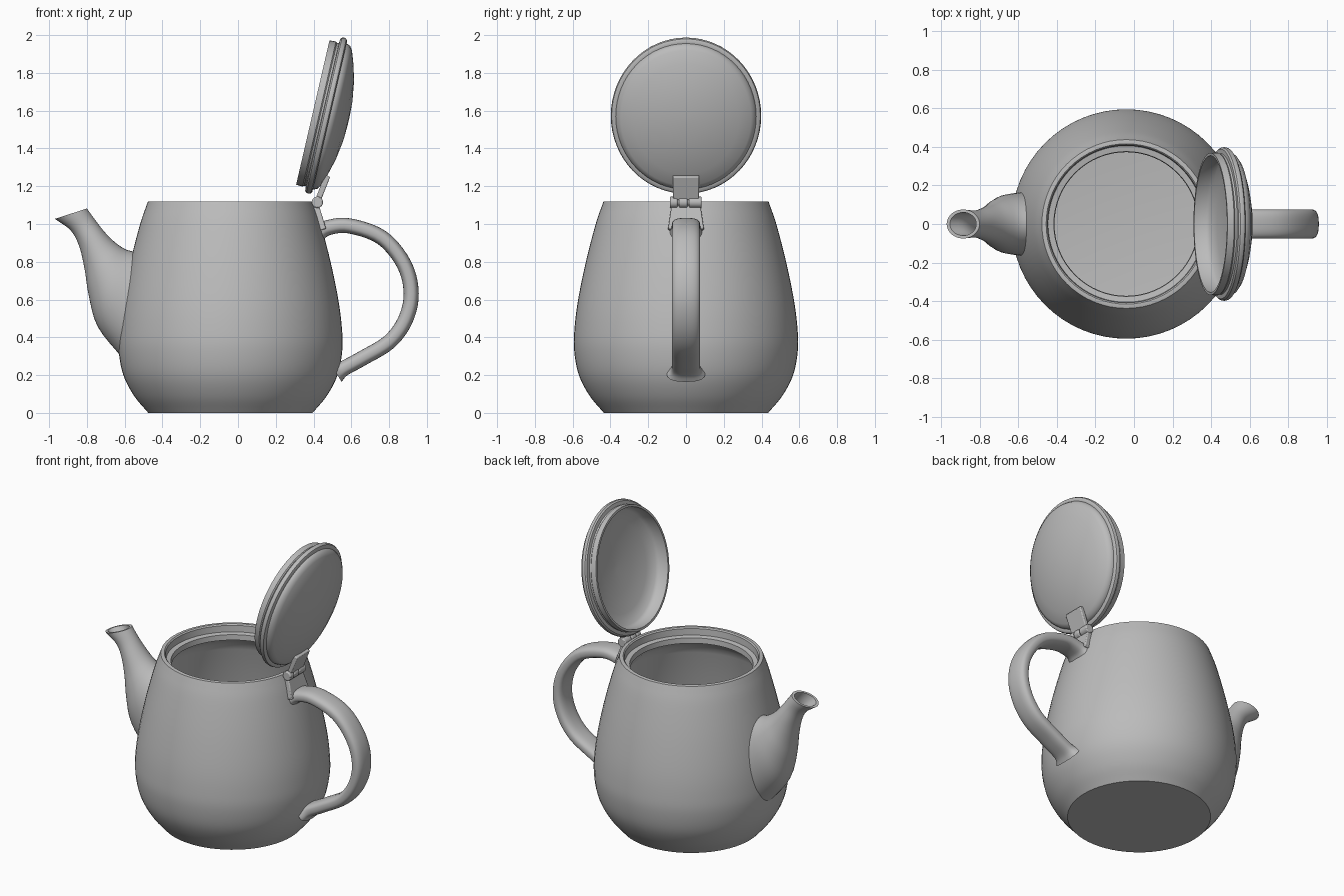
import bpy, bmesh
from math import sin, cos, pi, radians, copysign
from mathutils import Vector

if "Cube" in bpy.data.objects:
    bpy.data.objects.remove(bpy.data.objects["Cube"], do_unlink=True)

GREY = (0.5, 0.5, 0.5, 1)
mat = bpy.data.materials.new("grey ceramic")
mat.use_nodes = True
mat.diffuse_color = GREY
bsdf = mat.node_tree.nodes["Principled BSDF"]
bsdf.inputs["Base Color"].default_value = GREY
bsdf.inputs["Roughness"].default_value = 0.5
Y = Vector((0, 1, 0))


def xz(x, z):
    return Vector((x, 0, z))


def smooth(points, steps=5):
    """Catmull-Rom resampling of a list of tuples."""
    p = [Vector(q) for q in points]
    p = [2 * p[0] - p[1]] + p + [2 * p[-1] - p[-2]]
    out = []
    for a, b, c, d in zip(p, p[1:], p[2:], p[3:]):
        for i in range(steps):
            t = i / steps
            out.append(0.5 * (2 * b + (c - a) * t + (2 * a - 5 * b + 4 * c - d) * t * t
                              + (3 * b - a - 3 * c + d) * t ** 3))
    return out + [p[-2]]


def ring(centre, a, b, seg=64, power=1.0):
    """Ellipse, or rounded box when power < 1, spanned by vectors a and b."""
    def shape(v):
        return copysign(abs(v) ** power, v)
    return [centre + a * shape(cos(2 * pi * i / seg)) + b * shape(sin(2 * pi * i / seg))
            for i in range(seg)]


def loft(name, rings, angle=35, bevel=0):
    bm = bmesh.new()
    loops = [[bm.verts.new(p) for p in r] for r in rings]
    n = len(loops[0])
    for lo, hi in zip(loops, loops[1:]):
        for i in range(n):
            j = (i + 1) % n
            bm.faces.new((lo[i], lo[j], hi[j], hi[i]))
    bm.faces.new(loops[0])
    bm.faces.new(loops[-1])
    bmesh.ops.recalc_face_normals(bm, faces=bm.faces)
    mesh = bpy.data.meshes.new(name)
    bm.to_mesh(mesh)
    bm.free()
    mesh.materials.append(mat)
    obj = bpy.data.objects.new(name, mesh)
    bpy.context.collection.objects.link(obj)
    if bevel:
        mod = obj.modifiers.new("soft edges", "BEVEL")
        mod.width = bevel
        mod.segments = 2
    bpy.ops.object.select_all(action="DESELECT")
    obj.select_set(True)
    bpy.context.view_layer.objects.active = obj
    bpy.ops.object.shade_smooth_by_angle(angle=radians(angle))
    return obj


def plate(name, start, end, width0, width1, thick):
    side = (end - start).normalized().cross(Y) * thick / 2
    rings = [[c + side * s + Y * w * t for s, t in ((1, 1), (1, -1), (-1, -1), (-1, 1))]
             for c, w in ((start, width0), (end, width1))]
    return loft(name, rings, bevel=0.006)


# Hollow body with a stepped rim
wall = smooth([(0.435, 0), (0.51, 0.09), (0.567, 0.2), (0.592, 0.33), (0.59, 0.45),
               (0.571, 0.6), (0.53, 0.8), (0.478, 1.0), (0.442, 1.105)])
inner = [(r - 0.035, z) for r, z in reversed(wall) if 0.03 < z < 1.0]
rim = [(0.437, 1.118), (0.43, 1.12), (0.415, 1.12), (0.408, 1.112), (0.405, 1.07),
       (0.375, 1.065), (0.372, 1.03), (0.40, 1.02)]
profile = [tuple(p) for p in wall] + rim + inner + [(0.40, 0.03)]
loft("body", [ring(xz(-0.04, z), xz(r, 0), Y * r) for r, z in profile])

# Spout: lower outline, upper outline and half width of each section
sections = smooth([(-0.97, 1.027, -0.80, 1.082, 0.075), (-0.885, 0.965, -0.755, 1.02, 0.07),
                   (-0.84, 0.88, -0.71, 0.962, 0.083), (-0.812, 0.76, -0.665, 0.915, 0.103),
                   (-0.79, 0.62, -0.62, 0.88, 0.13), (-0.742, 0.455, -0.585, 0.862, 0.152),
                   (-0.615, 0.293, -0.545, 0.852, 0.165)], 4)


def spout_ring(s, scale):
    low, high = xz(s[0], s[1]), xz(s[2], s[3])
    return ring((low + high) / 2, (high - low) / 2 * scale, Y * s[4] * scale, 40)


bore = [spout_ring(s, 0.8) for s in sections[:14]]
loft("spout", bore[::-1] + [spout_ring(s, 1) for s in sections])

# Handle: flattened tube, flared where it meets the body
path = smooth([(0.41, 0.945), (0.475, 0.98), (0.59, 0.99), (0.763, 0.927), (0.88, 0.785),
               (0.917, 0.631), (0.885, 0.49), (0.80, 0.375), (0.66, 0.29), (0.565, 0.238),
               (0.52, 0.21)])
path = [xz(*p) for p in path]
sleeve = []
for i, p in enumerate(path):
    tangent = path[min(i + 1, len(path) - 1)] - path[max(i - 1, 0)]
    across = tangent.normalized().cross(Y)
    end = min(i, len(path) - 1 - i)
    flare = 1 + 0.35 * max(0, 1 - end / 6) ** 2
    sleeve.append(ring(p, across * 0.04 * flare, Y * 0.075 * flare, 32, 0.75))
loft("handle", sleeve, 45)

# Open lid, tilted back: profile is radius and height above its lower lip
tilt = radians(13)
lid_up, lid_out = xz(sin(tilt), cos(tilt)), xz(cos(tilt), -sin(tilt))
lid_base = xz(0.396, 1.59)
lid_profile = [(0.02, 0.13), (0.15, 0.122), (0.27, 0.102), (0.335, 0.08), (0.35, 0.06),
               (0.354, 0), (0.368, 0), (0.37, 0.035), (0.364, 0.042), (0.366, 0.052),
               (0.388, 0.054), (0.396, 0.062), (0.398, 0.074), (0.394, 0.086), (0.384, 0.092),
               (0.372, 0.092), (0.37, 0.10), (0.364, 0.114), (0.345, 0.128), (0.28, 0.152),
               (0.2, 0.175), (0.1, 0.191), (0.02, 0.195)]
loft("lid", [ring(lid_base + lid_out * h, lid_up * r * 1.065, Y * r) for r, h in lid_profile])

# Hinge: pin, knuckles, lid tab and body tab
pivot = xz(0.42, 1.115)


def barrel(name, y0, y1, r):
    loft(name, [ring(pivot + Y * y, xz(r, 0), xz(0, r), 24) for y in (y0, y1)], bevel=0.006)


barrel("hinge_pin", -0.075, 0.075, 0.02)
for label, y0, y1 in (("right", -0.085, -0.045), ("middle", -0.038, 0.008), ("left", 0.015, 0.083)):
    barrel("hinge_knuckle_" + label, y0, y1, 0.03)
plate("hinge_lid_tab", pivot + xz(0.005, 0.015), xz(0.474, 1.255), 0.068, 0.07, 0.03)
plate("hinge_body_tab", pivot + xz(-0.012, -0.01), xz(0.45, 0.97), 0.075, 0.095, 0.035)
